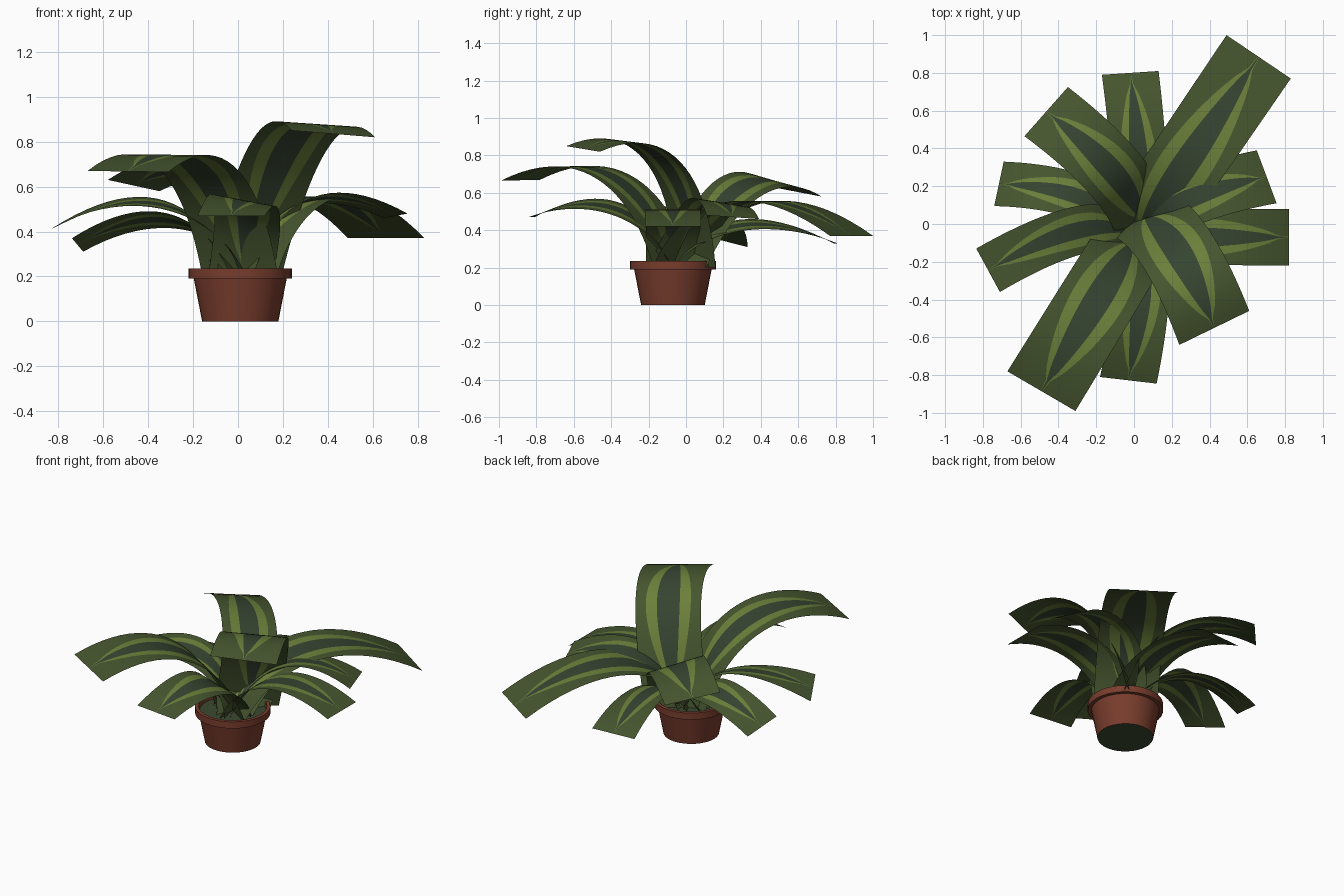
import bpy, bmesh, math
from mathutils import Vector

cube = bpy.data.objects.get("Cube")
if cube:
    bpy.data.objects.remove(cube, do_unlink=True)


def material(name, rgb):
    mat = bpy.data.materials.new(name)
    mat.use_nodes = True
    mat.diffuse_color = (*rgb, 1)
    bsdf = next(n for n in mat.node_tree.nodes if n.type == 'BSDF_PRINCIPLED')
    bsdf.inputs["Base Color"].default_value = (*rgb, 1)
    bsdf.inputs["Roughness"].default_value = 0.8
    return mat


TERRACOTTA = material("terracotta", (0.19, 0.046, 0.026))
SOIL = material("mossy soil", (0.043, 0.068, 0.030))
MARGIN = material("leaf green", (0.060, 0.091, 0.028))
STRIPE = material("light stripe green", (0.145, 0.215, 0.042))
CENTRE = material("dark centre green", (0.036, 0.058, 0.030))

CENTER = Vector((0.01, -0.07, 0))


def finish(name, bm, mats, angle=40):
    mesh = bpy.data.meshes.new(name)
    bm.to_mesh(mesh)
    bm.free()
    for m in mats:
        mesh.materials.append(m)
    obj = bpy.data.objects.new(name, mesh)
    bpy.context.collection.objects.link(obj)
    bpy.ops.object.select_all(action='DESELECT')
    obj.select_set(True)
    bpy.context.view_layer.objects.active = obj
    bpy.ops.object.shade_smooth_by_angle(angle=math.radians(angle))
    return obj


def lathe(name, profile, mats, segments=32):
    """Spin a (radius, height) profile around the pot axis."""
    bm = bmesh.new()
    verts = [bm.verts.new(CENTER + Vector((r, 0, z))) for r, z in profile]
    edges = [bm.edges.new(pair) for pair in zip(verts, verts[1:])]
    bmesh.ops.spin(bm, geom=verts + edges, cent=CENTER, axis=(0, 0, 1),
                   angle=math.tau, steps=segments)
    bmesh.ops.remove_doubles(bm, verts=bm.verts, dist=0.0005)
    bmesh.ops.recalc_face_normals(bm, faces=bm.faces)
    # underside takes the last colour
    for f in bm.faces:
        if f.calc_center_median().z < 0.001:
            f.material_index = len(mats) - 1
    return finish(name, bm, mats)


# Pot with a thick rim, and the soil disc inside it
lathe("pot", [(0, 0), (0.17, 0), (0.207, 0.19), (0.23, 0.19), (0.23, 0.235),
              (0.208, 0.235), (0.2, 0.19)], [TERRACOTTA, SOIL])
lathe("soil", [(0, 0.205), (0.203, 0.205)], [SOIL])


def leaf(name, left, right, peak, bow=(0, 0), bank=0, root=(0.01, -0.07), rows=22):
    """Arching strip from the soil to two tip corners, striped lengthwise.
    bow bends it sideways, bank tilts its middle."""
    left, right = Vector(left), Vector(right)
    tip, tip_side = (left + right) / 2, right - left
    base = Vector((*root, 0.2))
    reach = tip - base
    reach.z = 0
    # control height that brings the arch to its peak
    rise = 0.65
    height = (peak - 0.343 * tip.z - 0.093 * base.z) / 0.564
    bend = Vector((*bow, 0))
    p1 = base + reach * 0.15 + bend
    p2 = base + reach * 0.5 + bend
    p1.z = base.z + rise * (height - base.z)
    p2.z = height
    across = reach.cross(Vector((0, 0, 1))).normalized()
    if across.dot(tip_side) < 0:
        across.negate()
    base_side = across * tip_side.length * 0.95

    bm = bmesh.new()
    grid = []
    for i in range(rows + 1):
        t = i / rows
        s = 1 - t
        mid = s**3 * base + 3*s*s*t * p1 + 3*s*t*t * p2 + t**3 * tip
        side = base_side.lerp(tip_side, t)
        side.z += bank * math.sin(math.pi * t)
        # lens-shaped stripes, pointed at both ends
        k = min(max((t - 0.08) / 0.88, 0), 1)
        lens = max(math.sin(math.pi * k), 0) ** 0.7
        dark, light = 0.004 + 0.17 * lens, 0.008 + 0.335 * lens
        grid.append([bm.verts.new(mid + side * u)
                     for u in (-0.5, -light, -dark, 0, dark, light, 0.5)])
    for low, high in zip(grid, grid[1:]):
        for c, index in enumerate((0, 1, 2, 2, 1, 0)):
            f = bm.faces.new((low[c], low[c + 1], high[c + 1], high[c]))
            f.material_index = index
    bmesh.ops.recalc_face_normals(bm, faces=bm.faces)
    if sum(f.normal.z for f in bm.faces) < 0:
        bmesh.ops.reverse_faces(bm, faces=bm.faces)
    return finish(name, bm, [MARGIN, STRIPE, CENTRE], 60)


# Leaves: two tip corners and the height of the arch
leaf("back_left_leaf", (0.49, 1.0, 0.37), (0.83, 0.77, 0.37), 0.55)
leaf("front_right_leaf", (-0.67, -0.78, 0.67), (-0.31, -0.99, 0.665), 0.74)
leaf("front_left_leaf", (0.61, -0.46, 0.82), (0.24, -0.64, 0.85), 0.865,
     bow=(0.06, 0.06), root=(0.03, 0.05))
leaf("left_leaf", (0.82, 0.08, 0.42), (0.82, -0.22, 0.42), 0.51)
leaf("left_upper_leaf", (0.65, 0.39, 0.46), (0.755, 0.11, 0.48), 0.55,
     bow=(-0.02, 0.09), bank=0.04)
leaf("back_leaf", (-0.17, 0.79, 0.33), (0.13, 0.81, 0.33), 0.43,
     bow=(0.04, 0), bank=-0.06)
leaf("front_leaf", (-0.18, -0.81, 0.47), (0.12, -0.845, 0.47), 0.54,
     bow=(0.06, 0), bank=-0.07)
leaf("back_right_leaf", (-0.35, 0.725, 0.58), (-0.58, 0.465, 0.63), 0.67,
     bow=(0.06, 0.06), bank=0.06, root=(0.04, 0.0))
leaf("right_back_leaf", (-0.69, 0.33, 0.31), (-0.74, 0.095, 0.37), 0.45,
     bow=(0, 0.13), bank=0.04)
leaf("right_front_leaf", (-0.835, -0.13, 0.41), (-0.71, -0.36, 0.47), 0.53,
     bow=(0, 0.14), bank=-0.1)
